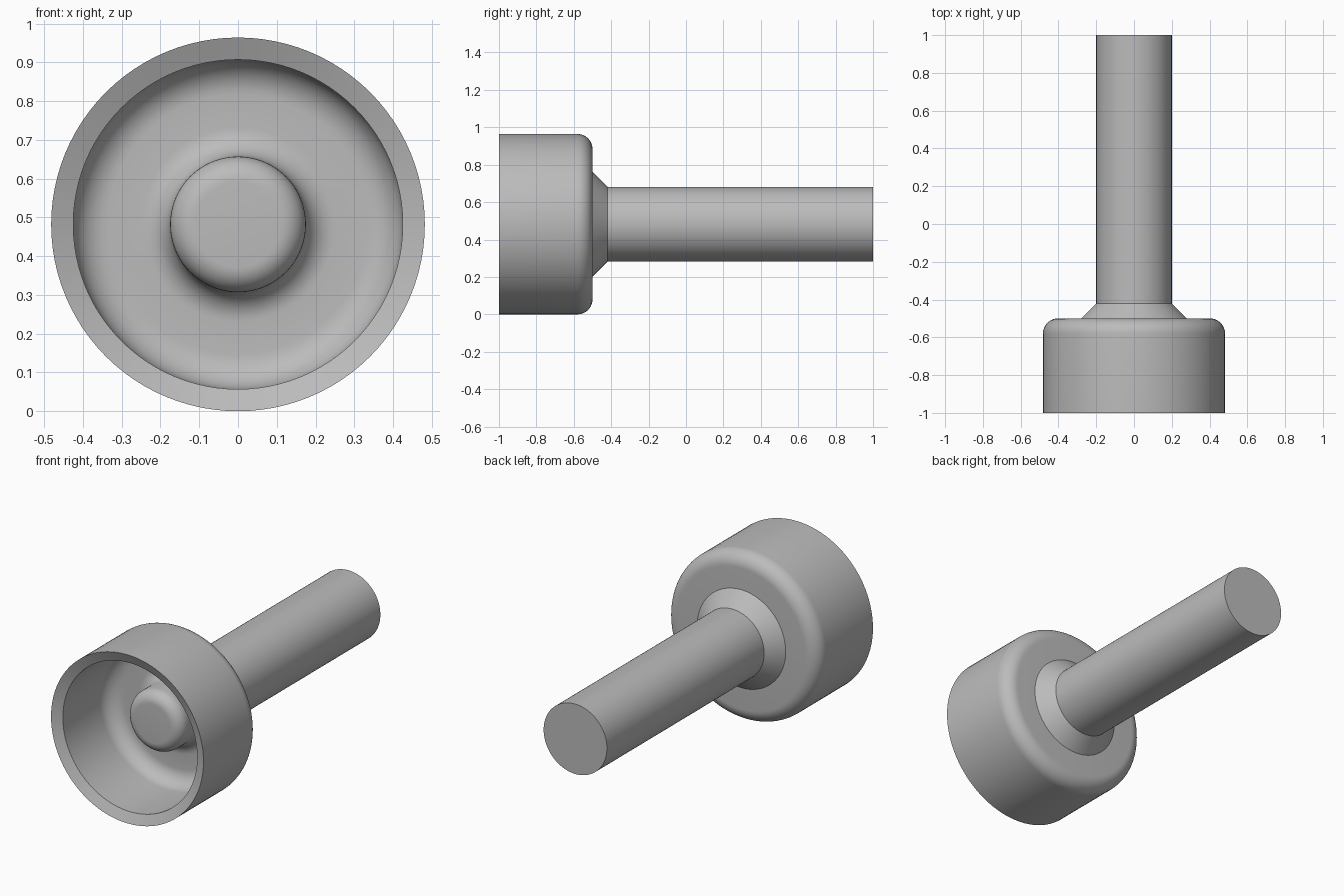
import bpy
import bmesh
from math import sin, cos, pi, radians

default_cube = bpy.data.objects.get("Cube")
if default_cube:
    bpy.data.objects.remove(default_cube, do_unlink=True)

SEGMENTS = 96
AXIS_Z = 0.482

grey = bpy.data.materials.new("plain grey")
grey.use_nodes = True
grey_colour = (0.5, 0.5, 0.5, 1)
grey.diffuse_color = grey_colour
grey.node_tree.nodes["Principled BSDF"].inputs["Base Color"].default_value = grey_colour


def arc(r, y, size, start, end, steps=10):
    """Points of a quarter round, as (radius, y)."""
    angles = [radians(start + (end - start) * i / steps) for i in range(steps + 1)]
    return [(r + size * cos(a), y + size * sin(a)) for a in angles]


def lathe(name, profile):
    """Spin a (radius, y) profile about the lengthwise axis."""
    bm = bmesh.new()
    verts = [bm.verts.new((r, y, 0)) for r, y in profile]
    edges = [bm.edges.new(pair) for pair in zip(verts, verts[1:])]
    bmesh.ops.spin(bm, geom=verts + edges, cent=(0, 0, 0), axis=(0, 1, 0),
                   angle=2 * pi, steps=SEGMENTS)
    bmesh.ops.remove_doubles(bm, verts=bm.verts[:], dist=0.0001)
    bmesh.ops.recalc_face_normals(bm, faces=bm.faces[:])
    mesh = bpy.data.meshes.new(name)
    bm.to_mesh(mesh)
    bm.free()
    mesh.materials.append(grey)
    obj = bpy.data.objects.new(name, mesh)
    obj.location.z = AXIS_Z
    bpy.context.collection.objects.link(obj)
    bpy.ops.object.select_all(action='DESELECT')
    obj.select_set(True)
    bpy.context.view_layer.objects.active = obj
    bpy.ops.object.shade_smooth_by_angle(angle=radians(30))
    return obj


# Hollow head: rounded centre button, filleted floor, bevelled rim, rounded back
head = [(0, -0.77)]
head += arc(0.11, -0.705, 0.065, -90, 0)        # button edge
head += arc(0.25, -0.63, 0.075, 180, 90)        # flare at the button's foot
head += arc(0.335, -0.645, 0.09, 90, 0)         # floor to wall
head += [(0.425, -0.975), (0.482, -1.0)]        # sloped rim
head += arc(0.402, -0.58, 0.08, 0, 90)          # rounded back edge
head += [(0, -0.5)]
lathe("hollow_head", head)

# Stem with its conical collar, seated in the back of the head
lathe("stem", [(0, -0.53), (0.28, -0.53), (0.28, -0.5), (0.2, -0.42),
               (0.2, 1.0), (0, 1.0)])
